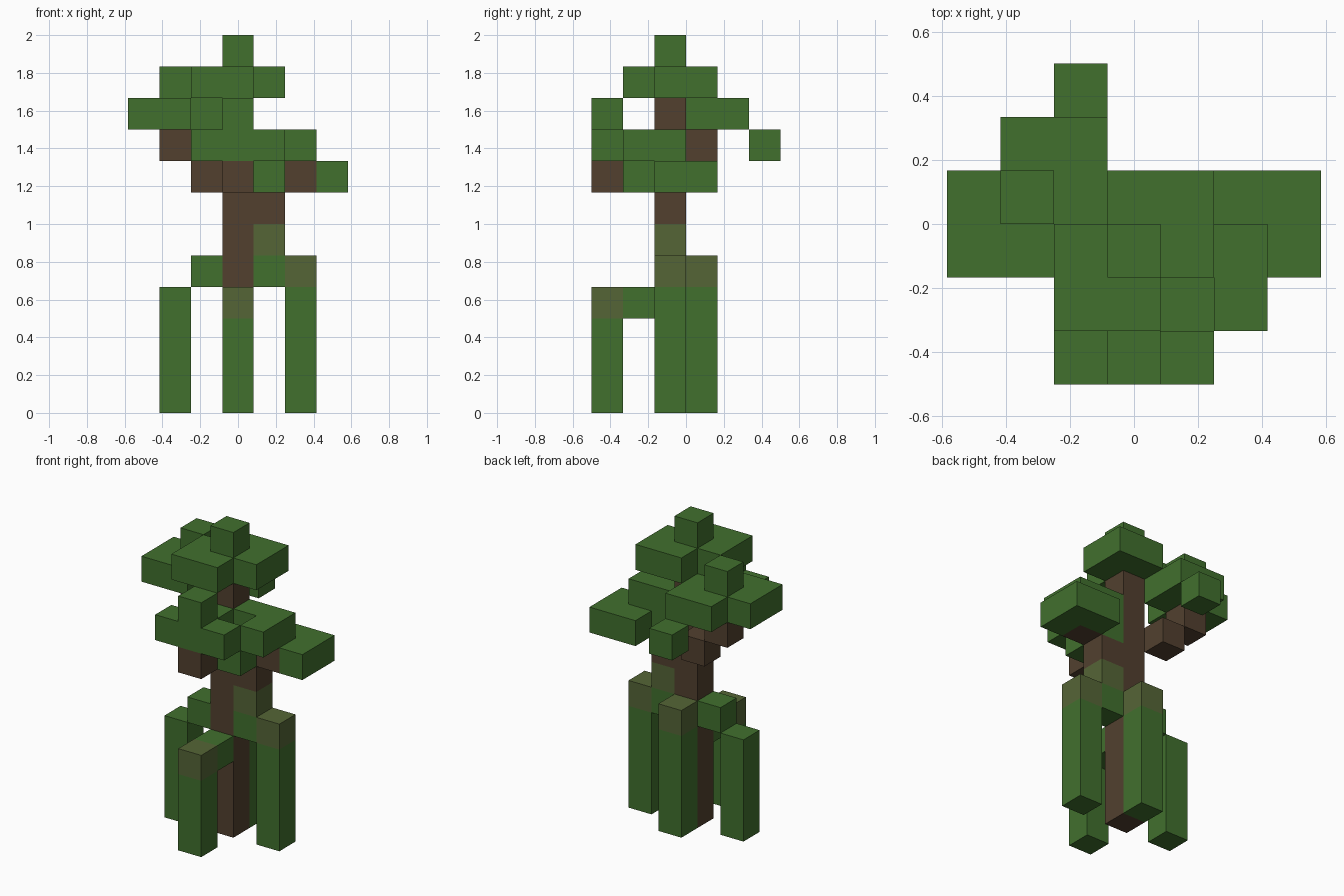
import bpy
import bmesh
from mathutils import Vector

cube = bpy.data.objects.get("Cube")
if cube:
    bpy.data.objects.remove(cube)

UNIT = 1 / 6  # edge of one block
blocks = {}   # block position, counted from the foot of the trunk -> part, colour


def material(name, rgb):
    mat = bpy.data.materials.new(name)
    mat.use_nodes = True
    mat.diffuse_color = (*rgb, 1)
    shader = mat.node_tree.nodes["Principled BSDF"]
    shader.inputs["Base Color"].default_value = (*rgb, 1)
    return mat


leaf = material("leaf_green", (0.053, 0.162, 0.027))
bark = material("bark_brown", (0.084, 0.051, 0.028))
moss = material("moss_olive", (0.091, 0.130, 0.037))


def put(part, colour, x, y, z, wide=1, deep=1, tall=1):
    """Add a box of blocks, starting at its lowest corner."""
    for i in range(wide):
        for j in range(deep):
            for k in range(tall):
                blocks[x + i, y + j, z + k] = (part, colour)


def root(part, x, y, height, cap):
    """Upright prop root with a coloured top block."""
    put(part, leaf, x, y, 0, tall=height)
    put(part, cap, x, y, height)


def pinwheel(part, x, y, z):
    """Two overlapping squares of leaves with one block on top."""
    for shift in (-1, 0):
        put(part, leaf, x + shift, y + shift, z, wide=2, deep=2)
    put(part, leaf, x, y, z + 1)


def build(part):
    """Make the outer skin of a part, leaving out faces between blocks."""
    cells = {pos: colour for pos, (owner, colour) in blocks.items() if owner == part}
    mesh = bpy.data.meshes.new(part)
    for colour in cells.values():
        if colour.name not in mesh.materials:
            mesh.materials.append(colour)
    bm = bmesh.new()
    for pos, colour in cells.items():
        centre = Vector(pos) + Vector((0, -0.5, 0.5))
        for axis in range(3):
            for side in (-1, 1):
                beside = list(pos)
                beside[axis] += side
                if tuple(beside) in blocks:
                    continue
                normal = Vector(beside) - Vector(pos)
                across = normal.yzx
                along = normal.cross(across)
                corners = (-across - along, across - along, across + along, along - across)
                face = bm.faces.new([bm.verts.new((centre + (normal + c) / 2) * UNIT)
                                     for c in corners])
                face.material_index = mesh.materials.find(colour.name)
    bmesh.ops.remove_doubles(bm, verts=bm.verts, dist=UNIT / 100)
    bmesh.ops.dissolve_limit(bm, angle_limit=0.01, verts=bm.verts, edges=bm.edges,
                             delimit={'MATERIAL'})
    bm.to_mesh(mesh)
    bm.free()
    bpy.context.scene.collection.objects.link(bpy.data.objects.new(part, mesh))


# Trunk
put("trunk", bark, 0, 0, 0, tall=10)

# Prop roots and the knees that join them to the trunk
root("front_root", 0, -2, 3, moss)
root("back_root", 0, 1, 4, moss)
root("left_root", 2, 0, 4, moss)
root("right_root", -2, 0, 3, leaf)
put("front_knee", leaf, 0, -1, 3)
put("right_knee", leaf, -1, 0, 4)
put("left_knee", leaf, 1, 0, 4)
put("left_knee", moss, 1, 0, 5)

# Stepped branches
put("front_branch", bark, 0, -2, 7, deep=2)
for step in (1, 2):
    put("left_branch", bark, step, 0, step + 5)
    put("right_branch", bark, -step, 1, step + 6)

# Crown and right leaf clusters
pinwheel("top_leaves", 0, 0, 10)
pinwheel("right_leaves", -2, 1, 9)
put("hanging_leaf", leaf, -1, 3, 8)

# Front leaf cluster
put("front_leaves", leaf, -1, -2, 8, wide=3)
put("front_leaves", leaf, 0, -1, 8)
put("front_leaves", leaf, 0, -2, 9)

# Left leaf cluster, wrapped round the branch tip
put("left_leaves", leaf, 1, -1, 7, deep=2)
put("left_leaves", leaf, 3, 0, 7, deep=2)
put("left_leaves", leaf, 2, 1, 7)
put("left_leaves", leaf, 1, 0, 8, wide=2)
put("left_leaves", leaf, 2, -1, 8)

for part in sorted({owner for owner, colour in blocks.values()}):
    build(part)
